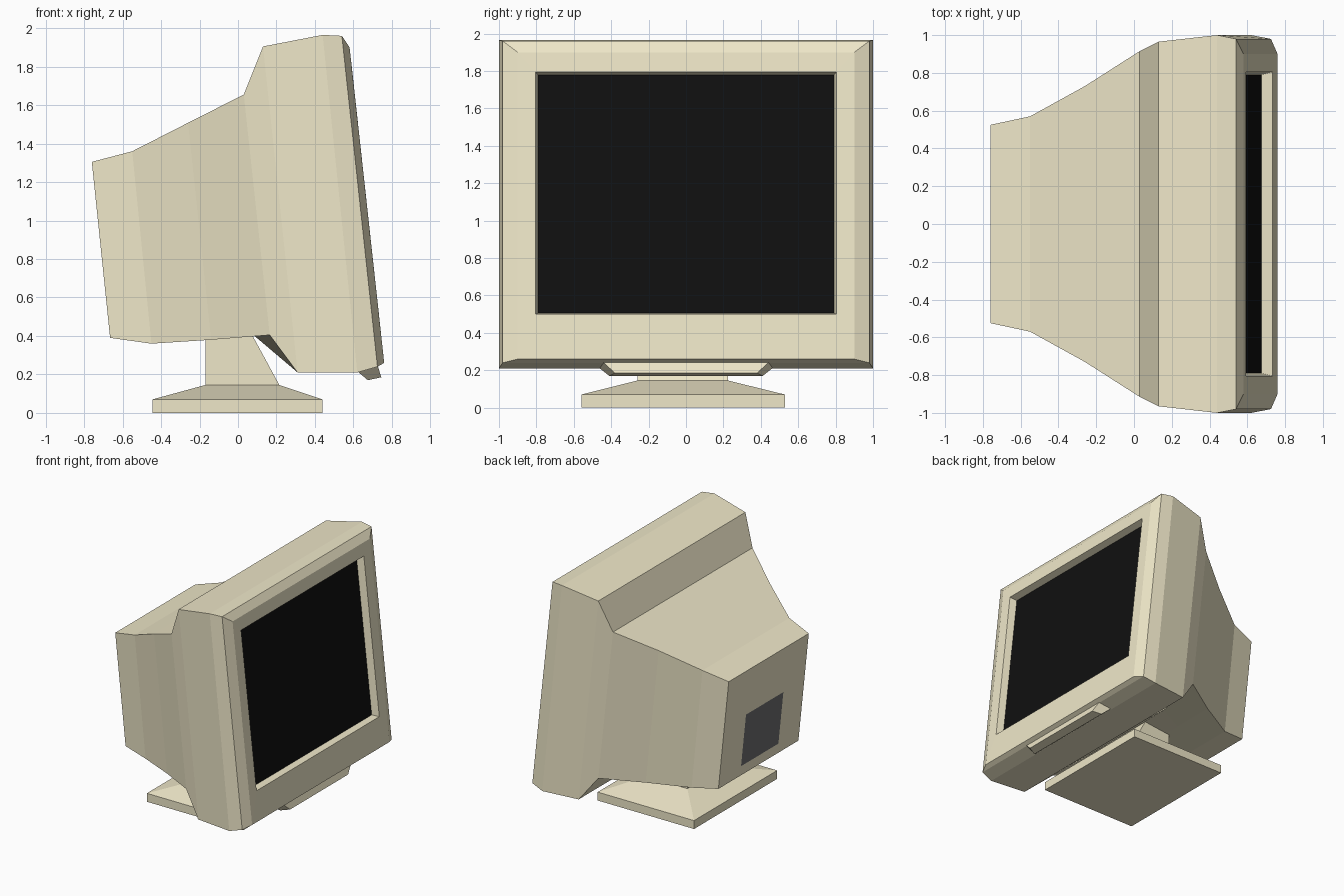
import bpy, bmesh

if "Cube" in bpy.data.objects:
    bpy.data.objects.remove(bpy.data.objects["Cube"])


def material(name, rgb):
    m = bpy.data.materials.new(name)
    m.diffuse_color = (*rgb, 1)
    m.use_nodes = True
    m.node_tree.nodes["Principled BSDF"].inputs["Base Color"].default_value = m.diffuse_color
    return m


CREAM = material("cream_plastic", (0.86, 0.80, 0.58))
BLACK = material("screen_black", (0.005, 0.005, 0.005))
GREY = material("panel_grey", (0.15, 0.15, 0.16))


def loft(name, rings, mat, start=True, end=True):
    """Bridge consecutive rings of points and cap the chosen ends."""
    bm = bmesh.new()
    loops = [[bm.verts.new(p) for p in r] for r in rings]
    for a, b in zip(loops, loops[1:]):
        n = len(a)
        for i in range(n):
            j = (i + 1) % n
            bm.faces.new((a[i], a[j], b[j], b[i]))
    if start:
        bm.faces.new(loops[0][::-1])
    if end:
        bm.faces.new(loops[-1])
    bmesh.ops.recalc_face_normals(bm, faces=bm.faces)
    me = bpy.data.meshes.new(name)
    bm.to_mesh(me)
    bm.free()
    me.materials.append(mat)
    ob = bpy.data.objects.new(name, me)
    bpy.context.collection.objects.link(ob)
    return ob


def tilted(top, bottom, w, dip=0.0):
    """Slanted section; dip pulls the middle of the lower edge backwards."""
    (xt, zt), (xb, zb) = top, bottom
    return [(xt, -w, zt), (xt, w, zt), (xb, w, zb),
            (xb - dip, w * 0.5, zb), (xb - dip, -w * 0.5, zb), (xb, -w, zb)]


def level(x0, x1, y0, y1, z):
    return [(x0, y0, z), (x1, y0, z), (x1, y1, z), (x0, y1, z)]


# Tube housing and bezel, from the back panel to the recessed screen edge
housing = [
    tilted((-0.76, 1.305), (-0.665, 0.39), 0.525),
    tilted((-0.55, 1.36), (-0.45, 0.36), 0.57),
    tilted((-0.26, 1.508), (-0.14, 0.38), 0.73),
    tilted((0.03, 1.655), (0.165, 0.405), 0.915, 0.085),
    tilted((0.13, 1.905), (0.31, 0.21), 0.965),
    tilted((0.44, 1.965), (0.62, 0.21), 1.0),
    tilted((0.54, 1.96), (0.725, 0.24), 0.98),
    tilted((0.58, 1.90), (0.76, 0.26), 0.90),
    tilted((0.592, 1.795), (0.734, 0.50), 0.805),
    tilted((0.535, 1.778), (0.675, 0.505), 0.79),
]
loft("housing", housing, CREAM, end=False)

# Screen
loft("screen", [housing[-1]], BLACK, start=False)

# Rear connector panel, just proud of the back face
loft("rear_panel", [[(-0.723, 0.245, 0.915), (-0.723, -0.245, 0.915),
                     (-0.677, -0.245, 0.475), (-0.677, 0.245, 0.475)]],
     GREY, start=False)

# Control lip under the bezel
loft("control_lip", [
    [(0.61, -0.48, 0.225), (0.725, -0.45, 0.25), (0.725, 0.45, 0.25), (0.61, 0.48, 0.225)],
    [(0.675, -0.41, 0.17), (0.745, -0.38, 0.185), (0.745, 0.38, 0.185), (0.675, 0.41, 0.17)],
], CREAM)

# Stand: slab, sloped shoulder and neck
loft("stand", [
    level(-0.445, 0.44, -0.56, 0.53, 0.0),
    level(-0.445, 0.44, -0.56, 0.53, 0.07),
    level(-0.17, 0.215, -0.26, 0.225, 0.145),
    level(-0.17, 0.06, -0.26, 0.225, 0.43),
], CREAM)
